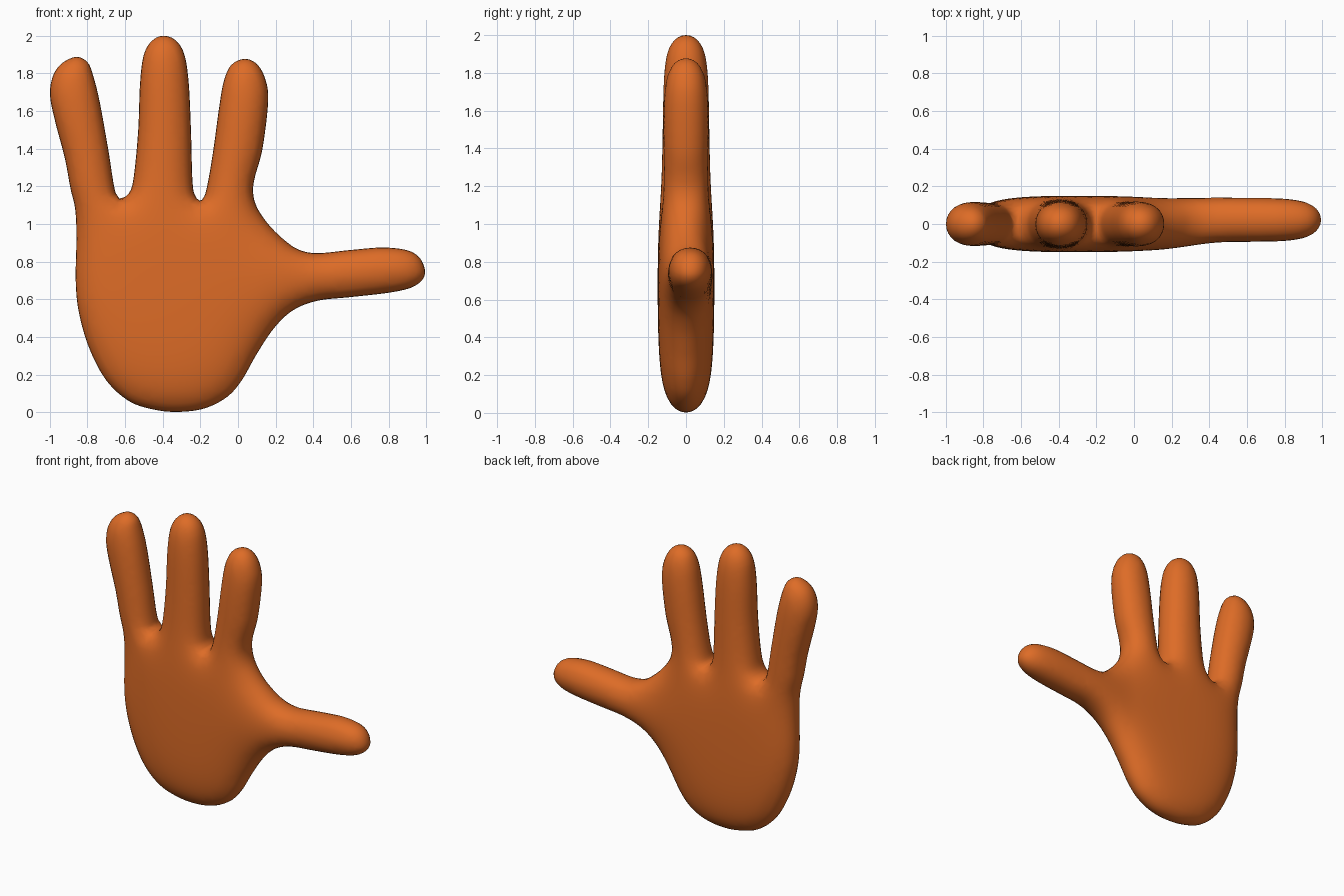
import bpy, bmesh, math
from mathutils import Vector, kdtree
from mathutils.geometry import delaunay_2d_cdt

if "Cube" in bpy.data.objects:
    bpy.data.objects.remove(bpy.data.objects["Cube"])

# Silhouette control points (x, z), counter-clockwise, one run per part
HEEL = [(-.58, .06), (-.45, .015), (-.32, .002), (-.18, .02), (-.06, .08), (.02, .17), (.10, .31)]
THUMB = [(.19, .445), (.29, .54), (.42, .592), (.6, .612), (.8, .635), (.92, .662), (.98, .705),
         (.993, .755), (.965, .82), (.90, .86), (.77, .875), (.6, .862), (.42, .845), (.32, .865)]
INDEX = [(.24, .92), (.16, 1.0), (.10, 1.09), (.08, 1.17), (.09, 1.25), (.13, 1.4), (.16, 1.65),
         (.145, 1.77), (.10, 1.85), (.035, 1.877), (-.035, 1.845), (-.075, 1.76), (-.10, 1.62),
         (-.13, 1.4), (-.16, 1.22), (-.18, 1.145)]
MIDDLE = [(-.205, 1.125), (-.232, 1.16), (-.243, 1.25), (-.25, 1.5), (-.262, 1.75), (-.285, 1.9),
          (-.33, 1.975), (-.395, 2.0), (-.455, 1.975), (-.5, 1.9), (-.52, 1.75), (-.53, 1.5),
          (-.55, 1.28), (-.57, 1.18)]
LITTLE = [(-.61, 1.14), (-.65, 1.165), (-.69, 1.4), (-.735, 1.65), (-.77, 1.79), (-.80, 1.86),
          (-.86, 1.888), (-.94, 1.85), (-.985, 1.78), (-.998, 1.68), (-.97, 1.54), (-.92, 1.35),
          (-.89, 1.19), (-.865, 1.08)]
SIDE = [(-.858, .93), (-.862, .7), (-.845, .53), (-.79, .34), (-.70, .17)]


def smoothstep(v, lo, hi):
    t = min(1, max(0, (v - lo) / (hi - lo)))
    return t * t * (3 - 2 * t)


def closed_spline(ctrl, step):
    """Catmull-Rom loop sampled at roughly even steps."""
    p, out = [Vector(c) for c in ctrl], []
    n = len(p)
    for i in range(n):
        a, b, c, d = p[i - 1], p[i], p[(i + 1) % n], p[(i + 2) % n]
        m = max(1, round((c - b).length / step))
        for k in range(m):
            t = k / m
            out.append(.5 * (2 * b + (c - a) * t + (2 * a - 5 * b + 4 * c - d) * t * t
                             + (3 * b - a - 3 * c + d) * t ** 3))
    return out


def inside(q, loop):
    hit = False
    for i, b in enumerate(loop):
        a = loop[i - 1]
        if (a.y > q.y) != (b.y > q.y) and q.x < a.x + (q.y - a.y) / (b.y - a.y) * (b.x - a.x):
            hit = not hit
    return hit


def fill_points(loop):
    """Outline, fine inset rings, then a regular staggered grid in the middle."""
    n = len(loop)
    tree = kdtree.KDTree(n)
    for i, q in enumerate(loop):
        tree.insert((q.x, q.y, 0), i)
    tree.balance()
    dist = lambda q: tree.find((q.x, q.y, 0))[2]
    pts = list(loop)
    for off in (.003, .011, .025, .045):
        for i, q in enumerate(loop):
            t = (loop[(i + 1) % n] - loop[i - 1]).normalized()
            r = q + Vector((-t.y, t.x)) * off
            if dist(r) > .93 * off:
                pts.append(r)
    step = .028
    for j in range(int(2 / step)):
        for i in range(int(2 / step)):
            q = Vector((-1 + (i + .5 * (j % 2)) * step, j * step * 1.0))
            if dist(q) > .066 and inside(q, loop):
                pts.append(q)
    return pts


def inflate(verts, tris, fixed):
    """Relax a soft membrane over the silhouette; its square root is the half thickness."""
    n = len(verts)
    w = [dict() for _ in range(n)]
    area = [0.0] * n
    for tri in tris:
        for k in range(3):
            o, a, b = tri[k], tri[(k + 1) % 3], tri[(k + 2) % 3]
            e, f = verts[a] - verts[o], verts[b] - verts[o]
            cr = max(abs(e.x * f.y - e.y * f.x), 1e-9)
            cot = .5 * e.dot(f) / cr
            w[a][b] = w[a].get(b, 0) + cot
            w[b][a] = w[b].get(a, 0) + cot
            area[o] += cr / 6
    rows = []
    for i in range(n):
        if i in fixed or not w[i]:
            continue
        digit = max(smoothstep(verts[i].y, .95, 1.25), smoothstep(verts[i].x, .1, .4))
        k = 64 + 105 * digit           # fingers are rounder, the palm is flatter
        c = k * (.0235 - .0013 * digit)
        rows.append((i, list(w[i].items()), area[i] * c, sum(w[i].values()) + area[i] * k))
    u = [0.0] * n
    for _ in range(250):
        for i, nb, src, diag in rows:
            s = src
            for j, wt in nb:
                s += wt * u[j]
            u[i] += 1.5 * (s / diag - u[i])
    return [math.sqrt(max(0, x)) for x in u]


# Flat silhouette mesh
loop = closed_spline(HEEL + THUMB + INDEX + MIDDLE + LITTLE + SIDE, .02)
n = len(loop)
verts, _, tris, orig, _, _ = delaunay_2d_cdt(
    fill_points(loop), [(i, (i + 1) % n) for i in range(n)], [], 1, 1e-5)
rim = {i for i, src in enumerate(orig) if any(s < n for s in src)}
half = inflate(verts, tris, rim)

# Front and back surfaces joined along the rim, thumb set slightly backwards
bm = bmesh.new()
front, back = [], []
for i, q in enumerate(verts):
    mid = .022 * smoothstep(q.x, .1, .5)
    front.append(bm.verts.new((q.x, mid - half[i], q.y)))
    back.append(front[i] if i in rim else bm.verts.new((q.x, mid + half[i], q.y)))
for t in tris:
    if all(i in rim for i in t):
        continue
    bm.faces.new([front[i] for i in t])
    bm.faces.new([back[i] for i in reversed(t)])
bmesh.ops.delete(bm, geom=[v for v in bm.verts if not v.link_faces], context='VERTS')
bmesh.ops.recalc_face_normals(bm, faces=bm.faces)
for f in bm.faces:
    f.smooth = True
mesh = bpy.data.meshes.new("hand")
bm.to_mesh(mesh)
bm.free()

skin = bpy.data.materials.new("orange")
skin.diffuse_color = (.73, .15, .02, 1)
skin.use_nodes = True
skin.node_tree.nodes["Principled BSDF"].inputs["Base Color"].default_value = skin.diffuse_color
mesh.materials.append(skin)
hand = bpy.data.objects.new("hand", mesh)
bpy.context.collection.objects.link(hand)
